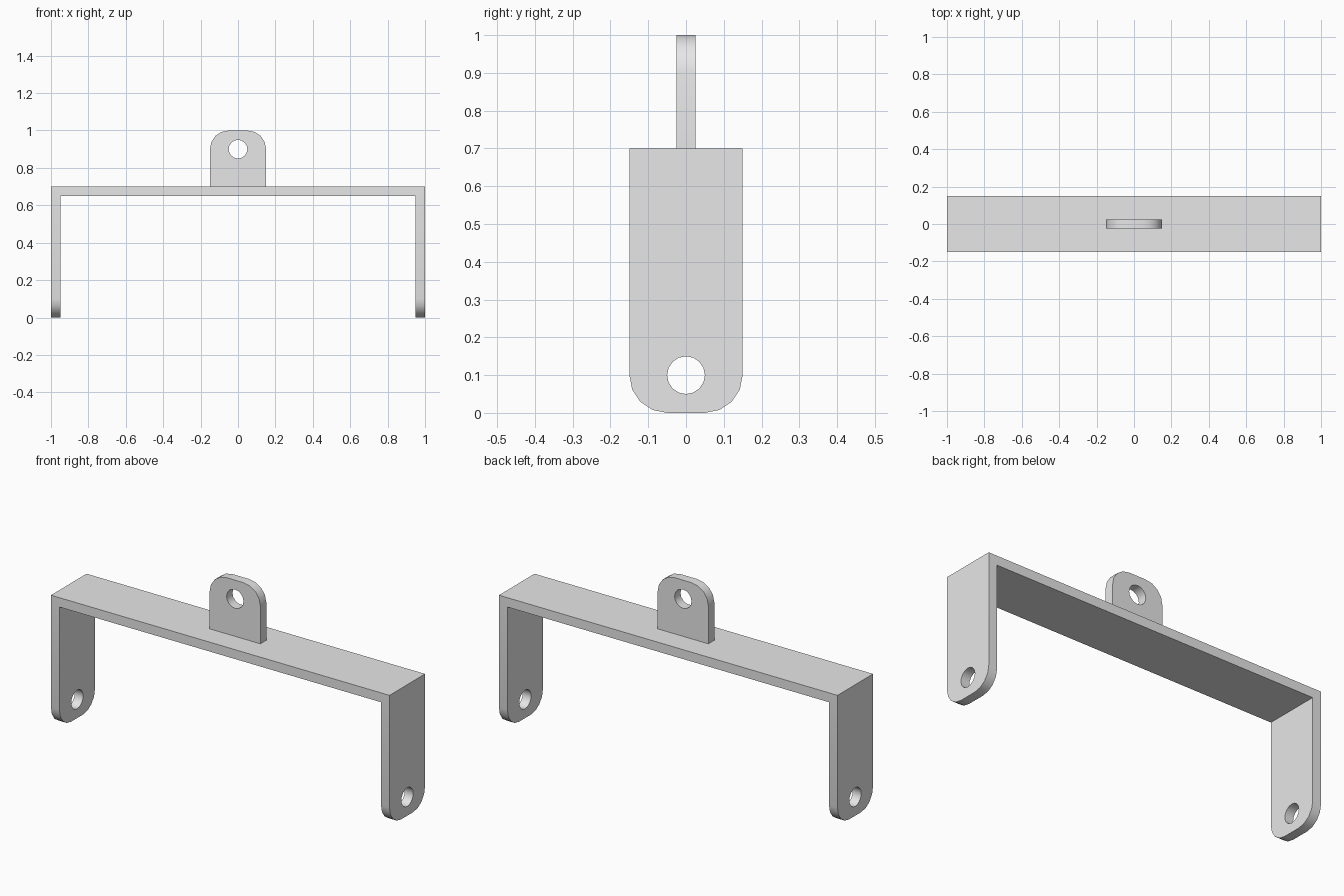
import bpy, bmesh
from math import sin, cos, pi
from mathutils import Matrix, Vector

cube = bpy.data.objects.get("Cube")
if cube:
    bpy.data.objects.remove(cube, do_unlink=True)

GREY = (0.8, 0.8, 0.8, 1)
metal = bpy.data.materials.new("grey metal")
metal.use_nodes = True
metal.diffuse_color = GREY
metal.node_tree.nodes["Principled BSDF"].inputs["Base Color"].default_value = GREY


def arc(cx, cz, r, start, end, steps):
    return [(cx + r * cos(start + (end - start) * i / steps),
             cz + r * sin(start + (end - start) * i / steps)) for i in range(steps + 1)]


def prism(name, loops, depth, turn=0):
    """Extrude outlines drawn in x and z along y, centred, then turn about z."""
    bm = bmesh.new()
    edges = []
    for loop in loops:
        verts = [bm.verts.new((x, -depth / 2, z)) for x, z in loop]
        edges += [bm.edges.new((v, verts[i - 1])) for i, v in enumerate(verts)]
    bmesh.ops.triangle_fill(bm, edges=edges, use_beauty=True)
    grown = bmesh.ops.extrude_face_region(bm, geom=bm.faces[:])["geom"]
    bmesh.ops.translate(bm, vec=Vector((0, depth, 0)),
                        verts=[g for g in grown if isinstance(g, bmesh.types.BMVert)])
    bmesh.ops.recalc_face_normals(bm, faces=bm.faces[:])
    bm.transform(Matrix.Rotation(turn, 4, "Z"))
    mesh = bpy.data.meshes.new(name)
    bm.to_mesh(mesh)
    bm.free()
    mesh.materials.append(metal)
    obj = bpy.data.objects.new(name, mesh)
    bpy.context.collection.objects.link(obj)
    return obj


def lug(base, tip):
    """Plate outline with two rounded corners at the tip, and its pin hole."""
    s = 1 if tip > base else -1
    cz = tip - s * 0.1
    outline = ([(0.15, base)] + arc(0.05, cz, 0.1, 0, s * pi / 2, 4)
               + arc(-0.05, cz, 0.1, s * pi / 2, s * pi, 4) + [(-0.15, base)])
    return [outline, arc(0, cz, 0.05, 0, 2 * pi, 16)[:-1]]


def smooth(obj):
    bpy.ops.object.select_all(action="DESELECT")
    obj.select_set(True)
    bpy.context.view_layer.objects.active = obj
    bpy.ops.object.shade_smooth_by_angle(angle=pi / 6)


# U-shaped frame, trimmed to the rounded and drilled side shape
u_shape = [(-1, -0.1), (-1, 0.7), (1, 0.7), (1, -0.1),
           (0.95, -0.1), (0.95, 0.65), (-0.95, 0.65), (-0.95, -0.1)]
frame = prism("frame", [u_shape], 0.5)
trimmer = prism("side_trimmer", lug(0.9, 0), 2.4, pi / 2)
trimmer.hide_render = True
trim = frame.modifiers.new("trim", "BOOLEAN")
trim.operation = "INTERSECT"
trim.solver = "EXACT"
trim.object = trimmer
bpy.context.view_layer.objects.active = frame
bpy.ops.object.modifier_apply(modifier=trim.name)
bpy.data.objects.remove(trimmer, do_unlink=True)
smooth(frame)

# Hanging tab on top of the frame
smooth(prism("hanging_tab", lug(0.7, 1), 0.05))
